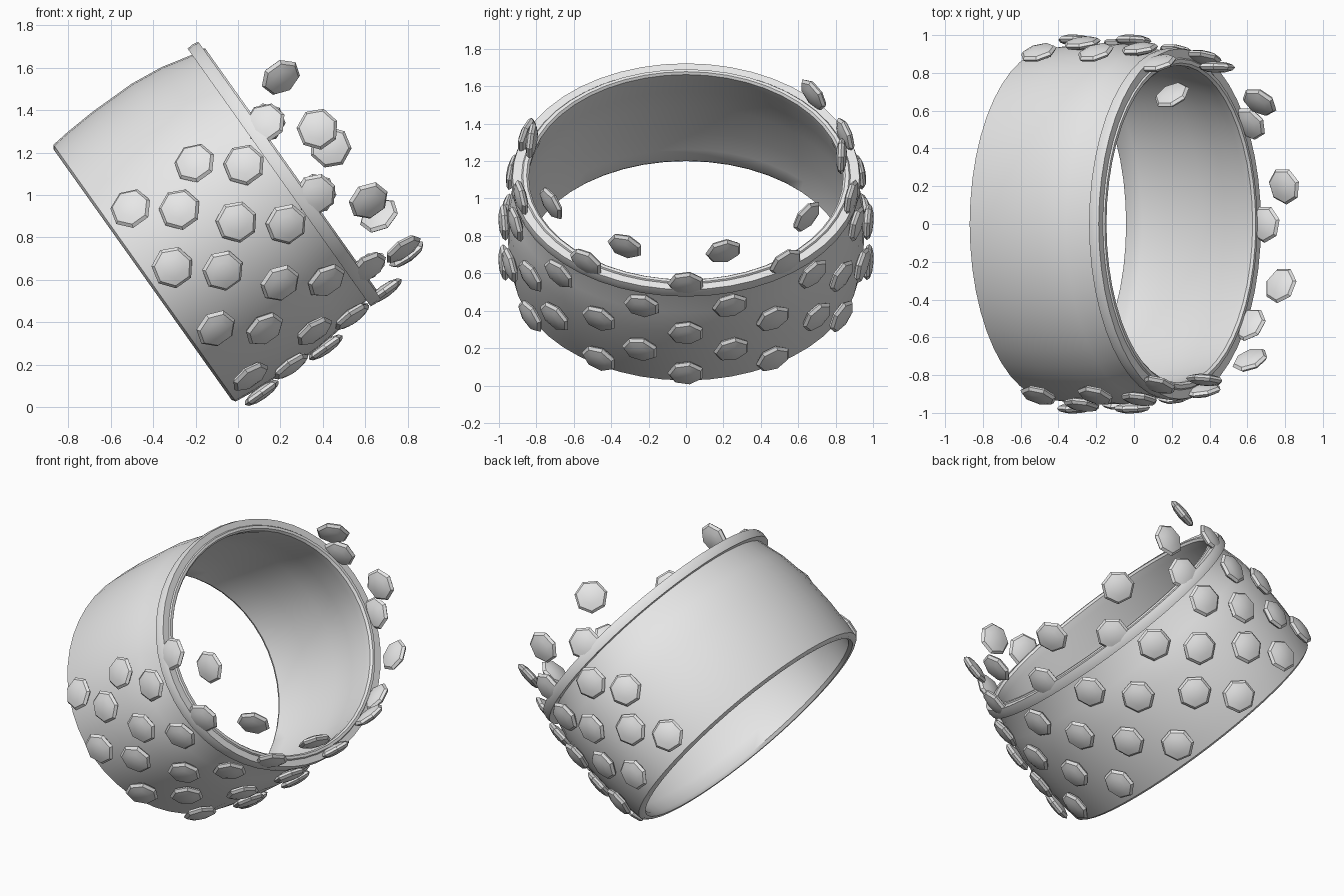
import bpy, bmesh, math
from mathutils import Matrix, Vector

cube = bpy.data.objects.get("Cube")
if cube:
    bpy.data.objects.remove(cube, do_unlink=True)

STRETCH = 1.25  # oval opening, wider along y
FRAME = Matrix.Translation((-0.45, 0, 0.625)) @ Matrix.Rotation(math.radians(54.6), 4, 'Y')

# Single pale grey finish
grey = bpy.data.materials.new("pale_grey")
grey.use_nodes = True
grey.diffuse_color = (0.8, 0.8, 0.8, 1)
grey.node_tree.nodes["Principled BSDF"].inputs["Base Color"].default_value = (0.8, 0.8, 0.8, 1)


def finish(bm, name):
    bmesh.ops.recalc_face_normals(bm, faces=bm.faces)
    mesh = bpy.data.meshes.new(name)
    bm.to_mesh(mesh)
    bm.free()
    mesh.materials.append(grey)
    return mesh


def place(name, mesh, matrix):
    obj = bpy.data.objects.new(name, mesh)
    bpy.context.collection.objects.link(obj)
    obj.matrix_world = matrix
    return obj


def smooth(obj, angle):
    bpy.ops.object.select_all(action='DESELECT')
    obj.select_set(True)
    bpy.context.view_layer.objects.active = obj
    bpy.ops.object.shade_smooth_by_angle(angle=math.radians(angle))


def oval_ring(name, profile):
    """Revolve a closed (radius, height) profile and stretch it to an oval."""
    bm = bmesh.new()
    verts = [bm.verts.new((r, 0, h)) for r, h in profile]
    edges = [bm.edges.new((a, b)) for a, b in zip(verts, verts[1:] + verts[:1])]
    bmesh.ops.spin(bm, geom=verts + edges, cent=(0, 0, 0), axis=(0, 0, 1),
                   angle=math.tau, steps=48)
    bmesh.ops.remove_doubles(bm, verts=bm.verts, dist=0.0005)
    bmesh.ops.scale(bm, vec=(1, STRETCH, 1), verts=bm.verts)
    smooth(place(name, finish(bm, name), FRAME), 40)


# Barrel-shaped cuff wall with a rounded lower lip
oval_ring("cuff_wall", [
    (0.725, 0.0), (0.742, 0.012), (0.752, 0.1), (0.762, 0.25), (0.763, 0.48),
    (0.745, 0.64), (0.707, 0.8), (0.707, 0.845), (0.698, 0.858), (0.682, 0.858),
    (0.672, 0.845), (0.675, 0.8), (0.705, 0.64), (0.72, 0.48), (0.72, 0.25),
    (0.71, 0.1), (0.695, 0.02), (0.705, 0.0)])

# Raised band around the upper edge
oval_ring("rim_band", [(0.7, 0.79), (0.745, 0.79), (0.748, 0.82), (0.742, 0.85), (0.7, 0.85)])

# Seven-sided lens-shaped stud shared by all rows
bm = bmesh.new()
bmesh.ops.create_uvsphere(bm, u_segments=7, v_segments=6, radius=1)
bmesh.ops.scale(bm, vec=(0.1, 0.1, 0.03), verts=bm.verts)
stud_mesh = finish(bm, "stud")


def mirrored(angles):
    return sorted({s * a for a in angles for s in (-1, 1)})


# Staggered stud rows: height along the axis, radius, angles from the lowest side
even = mirrored([0, 28.5, 58.5, 86, 111.5])
odd = mirrored([14.5, 46, 74.8, 101])
rows = [
    (0.135, 0.78, even), (0.32, 0.78, odd), (0.505, 0.78, even), (0.69, 0.755, odd),
    (0.885, 0.725, mirrored([0, 36, 77, 110])),
    (1.07, 0.665, [14 + 37 * k for k in range(-3, 4)]),
]
for i, (height, radius, angles) in enumerate(rows, 1):
    for j, angle in enumerate(angles, 1):
        c, s = math.cos(math.radians(angle)), math.sin(math.radians(angle))
        normal = Vector((c, s / STRETCH, 0)).normalized()
        up = Vector((0, 0, 1))
        turn = Matrix((up, normal.cross(up), normal)).transposed().to_4x4()
        spot = Matrix.Translation((radius * c, radius * s * STRETCH, height))
        stud = place(f"stud_row{i}_{j}", stud_mesh, FRAME @ spot @ turn)
smooth(stud, 30)
